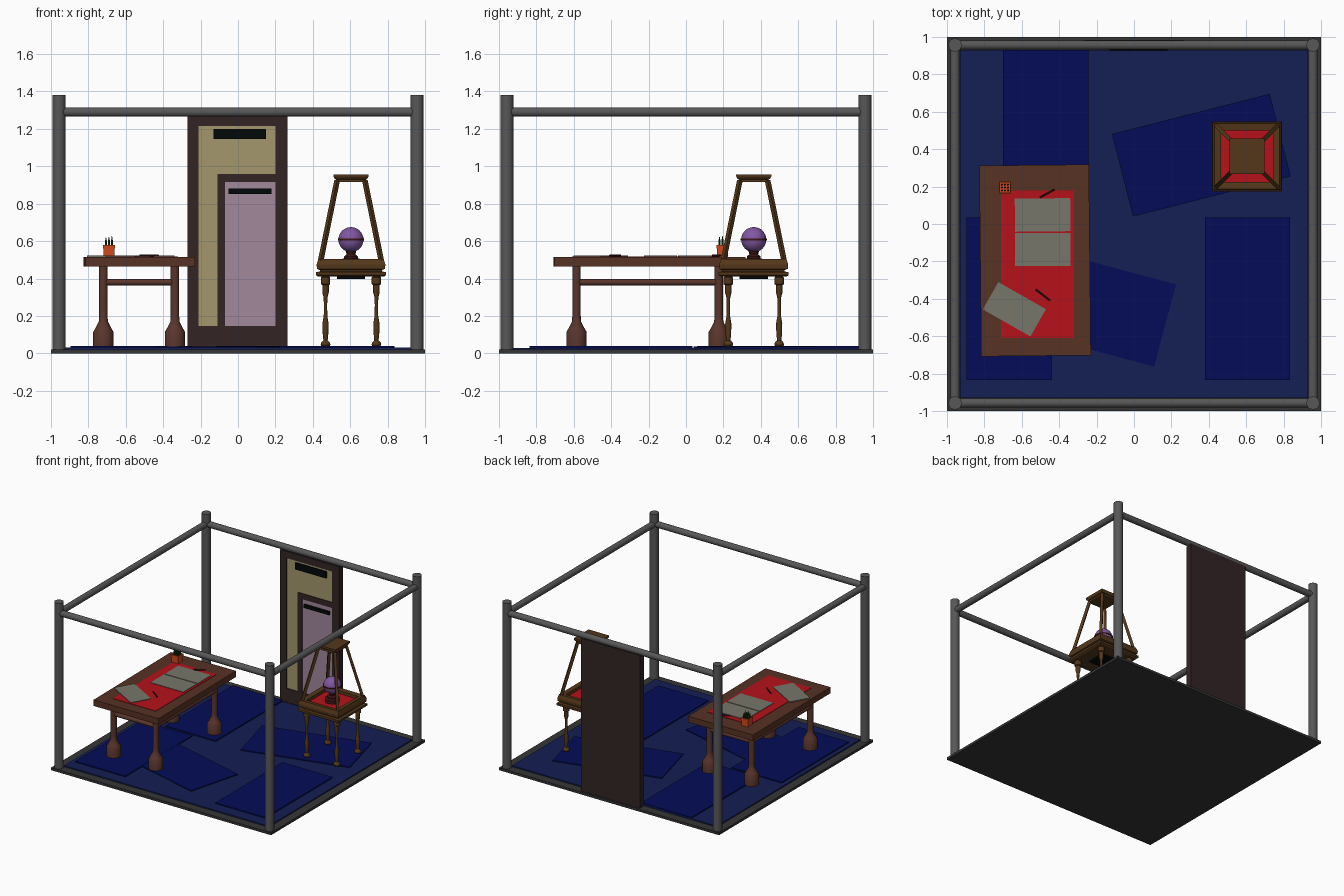
import bpy, bmesh, math, random
from mathutils import Vector, Matrix

if "Cube" in bpy.data.objects:
    bpy.data.objects.remove(bpy.data.objects["Cube"])

random.seed(3)


def mat(name, hexa):
    m = bpy.data.materials.new(name)
    lin = [(int(hexa[i:i + 2], 16) / 255) ** 2.2 for i in (0, 2, 4)]
    m.diffuse_color = (*lin, 1)
    m.use_nodes = True
    m.node_tree.nodes["Principled BSDF"].inputs["Base Color"].default_value = m.diffuse_color
    return m


STEEL = mat("steel", "585858")
BASE = mat("base", "383838")
NAVY = mat("navy", "1b2455")
BLUE = mat("blue", "0c1458")
DARK = mat("dark_wood", "362829")
TAN = mat("tan", "a2966c")
MAUVE = mat("mauve", "a0879a")
BLACK = mat("black", "0a1010")
WOOD = mat("table_wood", "583528")
LEGWOOD = mat("leg_wood", "5a3830")
RED = mat("red", "b41820")
PAPER = mat("paper", "75756a")
OAK = mat("oak", "553a20")
PURPLE = mat("purple", "8058a0")
MAROON = mat("maroon", "401c1c")
ORANGE = mat("orange", "cc4a22")
GREEN = mat("green", "20381c")


def finish(name, bm, m, loc=(0, 0, 0), smooth=False):
    bmesh.ops.recalc_face_normals(bm, faces=bm.faces)
    me = bpy.data.meshes.new(name)
    bm.to_mesh(me)
    bm.free()
    me.materials.append(m)
    o = bpy.data.objects.new(name, me)
    o.location = loc
    bpy.context.collection.objects.link(o)
    if smooth:
        bpy.ops.object.select_all(action='DESELECT')
        o.select_set(True)
        bpy.context.view_layer.objects.active = o
        bpy.ops.object.shade_smooth_by_angle(angle=math.radians(35))
    return o


def box(name, x, y, z, m, rot=0):
    """Box from (min, max) ranges, turned about its own centre."""
    bm = bmesh.new()
    bmesh.ops.create_cube(bm, size=1)
    bmesh.ops.scale(bm, vec=(x[1] - x[0], y[1] - y[0], z[1] - z[0]), verts=bm.verts)
    o = finish(name, bm, m, (sum(x) / 2, sum(y) / 2, sum(z) / 2))
    o.rotation_euler.z = math.radians(rot)
    return o


def lathe(name, profile, n, xy, m, smooth=False):
    """Turned shape from (radius, z); n=4 gives a square with half-width = radius."""
    bm = bmesh.new()
    k = math.sqrt(2) if n == 4 else 1
    rings = []
    for r, z in profile:
        rings.append([bm.verts.new((k * r * math.cos(math.tau * (i + .5) / n),
                                    k * r * math.sin(math.tau * (i + .5) / n), z)) for i in range(n)])
    for a, b in zip(rings, rings[1:]):
        for i in range(n):
            j = (i + 1) % n
            bm.faces.new((a[i], a[j], b[j], b[i]))
    bm.faces.new(rings[0])
    bm.faces.new(rings[-1])
    return finish(name, bm, m, (*xy, 0), smooth)


def bar(name, a, b, r, n, m, smooth=False):
    """Straight bar with n sides between two points."""
    a, b = Vector(a), Vector(b)
    d = b - a
    bm = bmesh.new()
    bmesh.ops.create_cone(bm, cap_ends=True, segments=n, radius1=r, radius2=r, depth=d.length)
    bmesh.ops.transform(bm, matrix=Matrix.Rotation(math.pi / n, 4, 'Z'), verts=bm.verts)
    bmesh.ops.transform(bm, matrix=d.to_track_quat('Z', 'Y').to_matrix().to_4x4(), verts=bm.verts)
    return finish(name, bm, m, (a + b) / 2, smooth)


# Floor and carpet
box("base", (-1, 1), (-1, 1), (0, .02), BASE)
box("carpet", (-.93, .93), (-.93, .93), (.01, .03), NAVY)
rugs = [(-.472, .495, 90), (.607, -.4, 90), (-.667, -.4, 90), (.36, .368, 14.3), (-.254, -.43, -15)]
for i, (x, y, a) in enumerate(rugs):
    box("rug", (x - .435, x + .435), (y - .2275, y + .2275), (.025, .04 - .0006 * i), BLUE, a)

# Pipe frame
C = .957
corners = [(-C, -C), (C, -C), (C, C), (-C, C)]
for i, (x, y) in enumerate(corners):
    x2, y2 = corners[(i + 1) % 4]
    lathe("post", [(.035, .01), (.035, 1.38)], 24, (x, y), STEEL, True)
    bar("top_rail", (x, y, 1.29), (x2, y2, 1.29), .025, 24, STEEL, True)

# Double panelled door
box("door_slab", (-.27, .265), (.945, .985), (.02, 1.275), DARK)
for n, x, z in [("left", (-.27, -.21), (.03, 1.27)), ("right", (.2, .265), (.03, 1.27)),
                ("top", (-.21, .2), (1.215, 1.27)), ("bottom", (-.21, .2), (.03, .145)),
                ("inner_left", (-.11, -.07), (.145, .96)), ("inner_top", (-.07, .2), (.915, .96))]:
    box("door_frame_" + n, x, (.932, .95), z, DARK)
box("door_panel", (-.21, -.11), (.938, .95), (.145, 1.215), TAN)
box("door_panel_top", (-.11, .2), (.938, .95), (.96, 1.215), TAN)
box("inner_door_panel", (-.07, .2), (.938, .95), (.145, .915), MAUVE)
box("door_slot", (-.13, .15), (.924, .945), (1.147, 1.2), BLACK)
box("inner_door_slot", (-.05, .18), (.924, .945), (.852, .88), BLACK)

# Table
box("table_top", (-.822, -.236), (-.705, .315), (.465, .515), WOOD, .6)
LX, LY = (-.72, -.337), (-.585, .175)
leg = [(.055, .035), (.055, .115), (.043, .135), (.025, .17), (.023, .2), (.023, .47)]
for x in LX:
    for y in LY:
        lathe("table_leg", leg, 16, (x, y), LEGWOOD, True)
for y in LY:
    bar("table_cross_rail", (LX[0], y, .38), (LX[1], y, .38), .017, 12, LEGWOOD, True)
for x in LX:
    bar("table_long_rail", (x, LY[0], .38), (x, LY[1], .38), .017, 12, LEGWOOD, True)
box("desk_mat", (-.71, -.322), (-.61, .18), (.51, .518), RED)

# Papers and pens
box("paper", (-.637, -.34), (-.04, .137), (.515, .522), PAPER, .6)
box("paper", (-.637, -.34), (-.225, -.048), (.515, .522), PAPER, .3)
box("paper", (-.786, -.493), (-.54, -.372), (.515, .522), PAPER, -29.6)
bar("pen", (-.503, .142, .523), (-.425, .185, .523), .005, 8, MAROON)
bar("pen", (-.525, -.35, .523), (-.45, -.408, .523), .005, 8, MAROON)

# Plant pot with spiky leaves
P = (-.69, .195)
lathe("plant_pot", [(.029, .513), (.029, .56), (.033, .56), (.033, .58), (.026, .58), (.026, .57)], 4, P, ORANGE)
for ix in (-1, 0, 1):
    for iy in (-1, 0, 1):
        h = .61 + random.uniform(0, .025)
        lathe("plant_leaf", [(.005, .565), (.006, .6), (.0005, h)], 6,
              (P[0] + ix * .016, P[1] + iy * .016), GREEN)

# Display stand
S = (.604, .362)
lathe("stand_tray", [(.175, .41), (.187, .418), (.187, .435), (.165, .437), (.165, .445), (.182, .452),
                     (.184, .475), (.174, .505), (.138, .5), (.138, .465)], 4, S, OAK)
box("stand_cloth", (S[0] - .139, S[0] + .139), (S[1] - .139, S[1] + .139), (.46, .475), RED)
lathe("stand_underside", [(.075, .398), (.075, .412)], 4, S, BLACK)
lathe("stand_cap", [(.08, .915), (.08, .93), (.086, .932), (.094, .945), (.094, .957)], 4, S, OAK)
sleg = [(.02, .035), (.027, .045), (.024, .058), (.012, .07), (.016, .11), (.017, .16), (.01, .2),
        (.009, .26), (.011, .3), (.018, .325), (.018, .365), (.026, .37), (.026, .405), (.02, .412)]
for sx in (-1, 1):
    for sy in (-1, 1):
        lathe("stand_leg", sleg, 12, (S[0] + sx * .136, S[1] + sy * .136), OAK, True)
        bar("stand_upright", (S[0] + sx * .163, S[1] + sy * .163, .49),
            (S[0] + sx * .074, S[1] + sy * .074, .925), .015, 4, OAK)

# Globe on foot
lathe("globe_foot", [(.055, .47), (.055, .503), (.037, .508), (.037, .518), (.024, .53), (.03, .55)], 16, S, MAROON, True)
bm = bmesh.new()
bmesh.ops.create_uvsphere(bm, u_segments=32, v_segments=16, radius=.067)
finish("globe", bm, PURPLE, (*S, .608), True)
lathe("globe_band", [(.06, .603), (.071, .603), (.071, .613), (.06, .613)], 32, S, MAROON, True)
